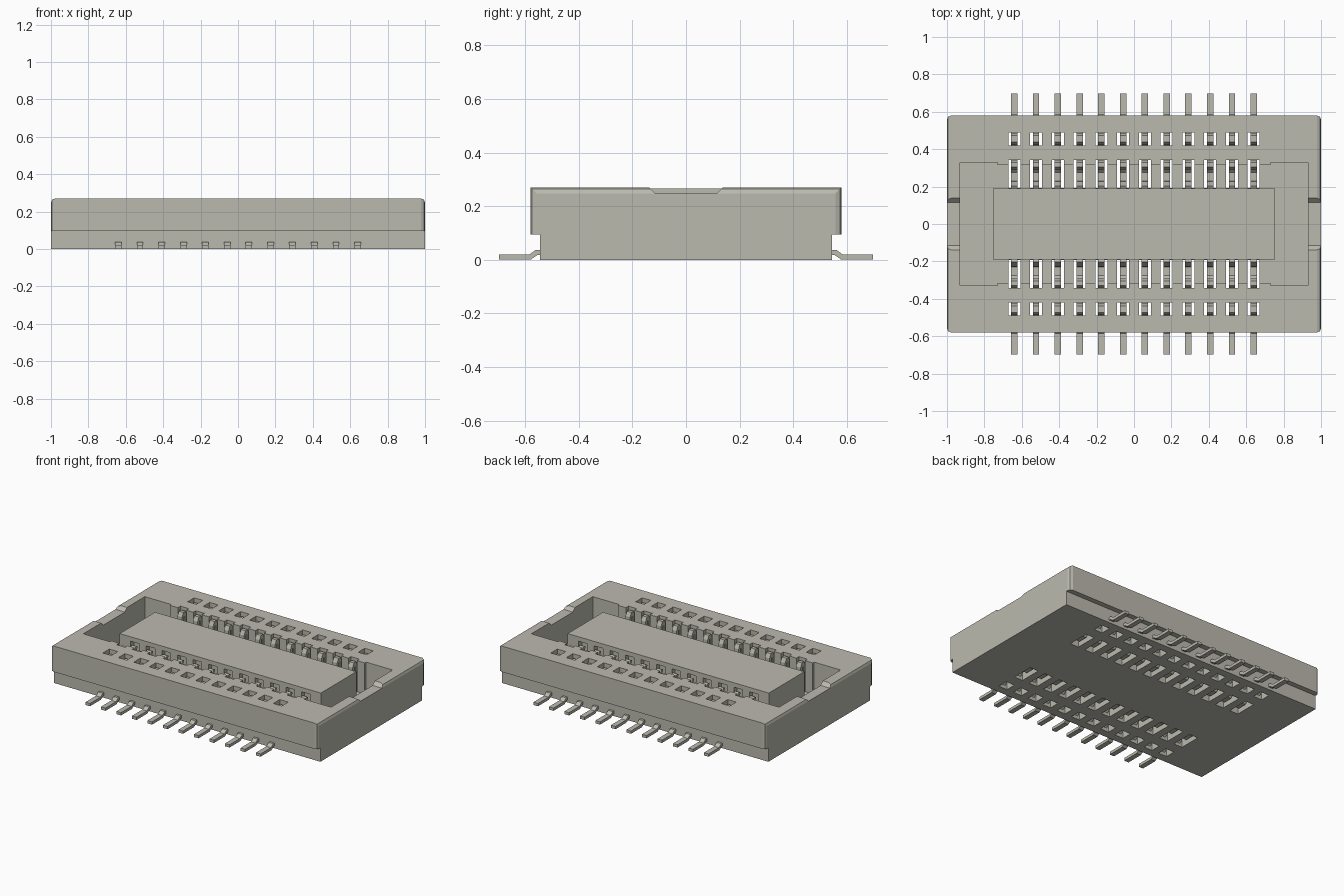
import bpy, bmesh
from mathutils import Vector

if "Cube" in bpy.data.objects:
    bpy.data.objects.remove(bpy.data.objects["Cube"])

grey = bpy.data.materials.new("warm_grey")
grey.use_nodes = True
colour = (0.5, 0.49, 0.43, 1)
grey.diffuse_color = colour
grey.node_tree.nodes["Principled BSDF"].inputs["Base Color"].default_value = colour

PIN_XS = [-0.64 + i * 1.28 / 11 for i in range(12)]


def add_object(name, bm):
    bmesh.ops.recalc_face_normals(bm, faces=bm.faces)
    mesh = bpy.data.meshes.new(name)
    bm.to_mesh(mesh)
    bm.free()
    mesh.materials.append(grey)
    obj = bpy.data.objects.new(name, mesh)
    bpy.context.collection.objects.link(obj)
    return obj


def prism(bm, points, place, depth):
    """Extrude a 2D outline; place(u, v) gives its 3D start position."""
    face = bm.faces.new([bm.verts.new(place(u, v)) for u, v in points])
    moved = bmesh.ops.extrude_face_region(bm, geom=[face])["geom"]
    verts = [g for g in moved if isinstance(g, bmesh.types.BMVert)]
    bmesh.ops.translate(bm, verts=verts, vec=depth)


def slab(bm, hx, hy, z0, z1):
    prism(bm, [(-hx, -hy), (hx, -hy), (hx, hy), (-hx, hy)],
          lambda u, v: (u, v, z0), (0, 0, z1 - z0))


def yz_prism(bm, points, x, width, side=1):
    prism(bm, points, lambda u, v: (x - width / 2, u * side, v), (width, 0, 0))


# Upper shell, with bevelled corners and end edges
bm = bmesh.new()
slab(bm, 1, 0.58, 0.095, 0.27)
bm.normal_update()
corners = [e for e in bm.edges
           if abs(e.verts[0].co.x - e.verts[1].co.x) < 0.01
           and (abs(e.verts[0].co.z - e.verts[1].co.z) > 0.1
                or e.verts[0].co.z > 0.2)]
bmesh.ops.bevel(bm, geom=corners, offset=0.022, segments=2, profile=0.5,
                affect='EDGES')
housing = add_object("housing", bm)
helpers = []


def combine(name, bm, operation):
    helper = add_object(name, bm)
    helper.hide_render = True
    helpers.append(helper)
    mod = housing.modifiers.new(name, 'BOOLEAN')
    mod.operation, mod.solver, mod.object = operation, 'EXACT', helper


# Lower base, stepped in along the long sides
bm = bmesh.new()
slab(bm, 1, 0.545, 0, 0.095)
combine("base", bm, 'UNION')

# Stepped central well
quarter = [(0.93, 0.33), (0.73, 0.33), (0.73, 0.315)]
half = quarter + [(-x, y) for x, y in reversed(quarter)]
outline = half + [(-x, -y) for x, y in half]
bm = bmesh.new()
prism(bm, outline, lambda u, v: (u, v, 0.06), (0, 0, 0.3))
combine("well", bm, 'DIFFERENCE')

# Raised island in the well
bm = bmesh.new()
slab(bm, 0.755, 0.19, 0.03, 0.265)
combine("island", bm, 'UNION')

# Sloped notches in the end walls
bm = bmesh.new()
for x in (-1, 1):
    yz_prism(bm, [(-0.115, 0.247), (0.115, 0.247), (0.168, 0.3), (-0.168, 0.3)],
             x, 0.24)
combine("notches", bm, 'DIFFERENCE')

# Contact slots: small ones through the rim, long ones through the well floor
bm = bmesh.new()
rim_slot = [(0.42, -0.1), (0.49, -0.1), (0.49, 0.4), (0.42, 0.4)]
well_slot = [(0.192, -0.1), (0.342, -0.1), (0.342, 0.4), (0.192, 0.4),
             (0.192, 0.235), (0.155, 0.235), (0.155, 0.07), (0.192, 0.07)]
for x in PIN_XS:
    for side in (-1, 1):
        yz_prism(bm, rim_slot, x, 0.064, side)
        yz_prism(bm, well_slot, x, 0.064, side)
combine("slots", bm, 'DIFFERENCE')

# Bake the housing and drop the helpers
graph = bpy.context.evaluated_depsgraph_get()
baked = bpy.data.meshes.new_from_object(housing.evaluated_get(graph))
housing.modifiers.clear()
housing.data = baked
baked.materials.clear()
baked.materials.append(grey)
for helper in helpers:
    bpy.data.objects.remove(helper)


# Bent contact strip: a centre line thickened into a ribbon outline
def ribbon(path, thickness):
    pts = [Vector(p) for p in path]
    left, right = [], []
    for i, p in enumerate(pts):
        a = (p - pts[i - 1]).normalized() if i else (pts[1] - p).normalized()
        b = (pts[i + 1] - p).normalized() if i < len(pts) - 1 else a
        tangent = (a + b).normalized()
        normal = Vector((-tangent.y, tangent.x))
        offset = normal * thickness / 2 / max(0.6, tangent.dot(a))
        left.append(p + offset)
        right.append(p - offset)
    return left + right[::-1]


contact_path = [(0.697, 0.01), (0.582, 0.01), (0.558, 0.027), (0.5, 0.027),
                (0.478, 0.045), (0.478, 0.215), (0.466, 0.24), (0.444, 0.24),
                (0.432, 0.215), (0.432, 0.045), (0.41, 0.027), (0.35, 0.027),
                (0.331, 0.045), (0.331, 0.225), (0.322, 0.245), (0.31, 0.245),
                (0.3, 0.225), (0.3, 0.05), (0.28, 0.03), (0.225, 0.03),
                (0.205, 0.05), (0.205, 0.14), (0.218, 0.17), (0.195, 0.215)]
for side, name in ((-1, "front_contacts"), (1, "back_contacts")):
    bm = bmesh.new()
    for x in PIN_XS:
        yz_prism(bm, ribbon(contact_path, 0.019), x, 0.034, side)
    add_object(name, bm)
